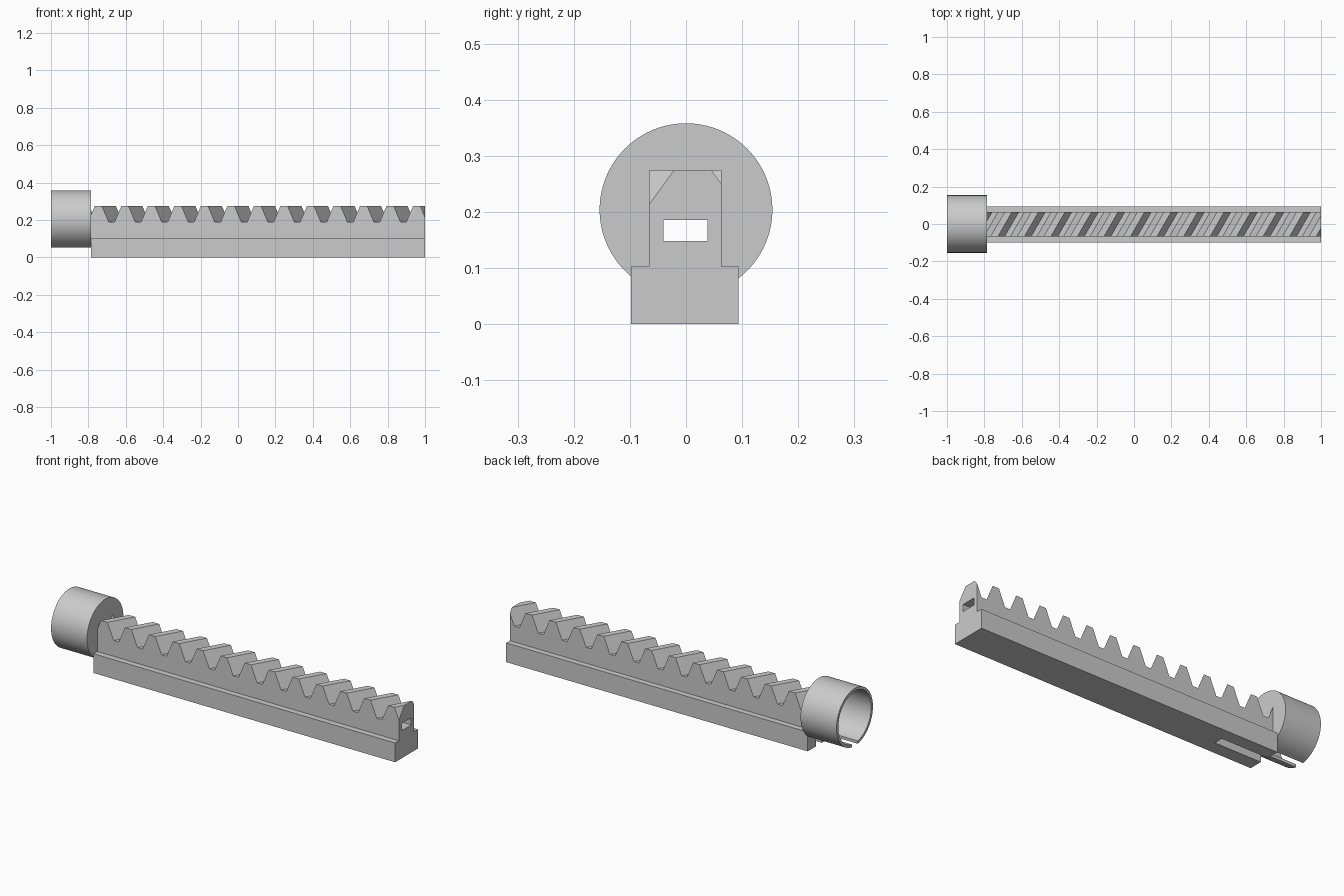
import bpy, bmesh, math
from mathutils import Matrix, Vector

cube = bpy.data.objects.get("Cube")
if cube:
    bpy.data.objects.remove(cube, do_unlink=True)

grey = bpy.data.materials.new("light grey")
grey.use_nodes = True
grey.diffuse_color = (0.6, 0.6, 0.6, 1)
grey.node_tree.nodes["Principled BSDF"].inputs["Base Color"].default_value = (0.6, 0.6, 0.6, 1)

X0, X1 = -0.787, 1.0            # ends of the bar
STEP_Z, TOP_Z = 0.103, 0.275    # top of the base, top of the teeth
ROOT_Z = 0.188                  # floor of the tooth gaps
PITCH, LAND, FLANK = 0.1418, 0.038, 0.42
SHEAR = math.tan(math.radians(30))
TOOTH = 0.993                   # centre of the last tooth
CUP_Z, CUP_R, WALL = 0.204, 0.154, 0.015


def add_object(name, bm):
    bmesh.ops.recalc_face_normals(bm, faces=bm.faces)
    mesh = bpy.data.meshes.new(name)
    bm.to_mesh(mesh)
    bm.free()
    mesh.materials.append(grey)
    obj = bpy.data.objects.new(name, mesh)
    bpy.context.collection.objects.link(obj)
    return obj


def box(name, x, y, z):
    bm = bmesh.new()
    bmesh.ops.create_cube(bm, size=1)
    for v in bm.verts:
        v.co = [(a + b) / 2 + c * (b - a) for (a, b), c in zip((x, y, z), v.co)]
    return add_object(name, bm)


def cylinder(name, x0, x1, radius):
    bm = bmesh.new()
    place = Matrix.Translation(((x0 + x1) / 2, 0, CUP_Z)) @ Matrix.Rotation(math.pi / 2, 4, 'Y')
    bmesh.ops.create_cone(bm, cap_ends=True, segments=96, radius1=radius,
                          radius2=radius, depth=x1 - x0, matrix=place)
    return add_object(name, bm)


def cut(obj, cutters):
    bpy.context.view_layer.objects.active = obj
    for cutter in cutters:
        mod = obj.modifiers.new("cut", 'BOOLEAN')
        mod.operation, mod.solver, mod.object = 'DIFFERENCE', 'EXACT', cutter
        bpy.ops.object.modifier_apply(modifier=mod.name)


def toothed_rack(name, y0, y1):
    # Tooth profile, sheared along y for the slanted teeth
    half, foot = LAND / 2, LAND / 2 + FLANK * (TOP_Z - ROOT_Z)
    outline = []
    for k in range(-15, 3):
        c = TOOTH + k * PITCH
        outline += [(c - foot, ROOT_Z), (c - half, TOP_Z), (c + half, TOP_Z), (c + foot, ROOT_Z)]
    outline += [(outline[-1][0], STEP_Z), (outline[0][0], STEP_Z)]
    bm = bmesh.new()
    front, back = ([bm.verts.new((u + SHEAR * y, y, z)) for u, z in outline] for y in (y0, y1))
    bm.faces.new(front)
    bm.faces.new(back[::-1])
    for i in range(len(front)):
        bm.faces.new((front[i - 1], front[i], back[i], back[i - 1]))
    # Square off both ends
    for x, side in ((X0, -1), (X1, 1)):
        geom = bm.verts[:] + bm.edges[:] + bm.faces[:]
        bmesh.ops.bisect_plane(bm, geom=geom, plane_co=Vector((x, 0, 0)),
                               plane_no=Vector((side, 0, 0)), clear_outer=True)
        bmesh.ops.holes_fill(bm, edges=[e for e in bm.edges if e.is_boundary], sides=0)
    return add_object(name, bm)


# Parts
base = box("base", (X0, X1), (-0.098, 0.094), (0, STEP_Z))
rack = toothed_rack("toothed_rack", -0.066, 0.063)
cup = cylinder("end_cup", -1, X0, CUP_R)

# Cutters: cup bore, long passage and the underside slot
bore = cylinder("bore_cutter", -1.1, X0 - 0.02, CUP_R - WALL)
passage = box("passage_cutter", (-1.2, 1.2), (-0.04, 0.038), (0.148, 0.186))
slot = box("slot_cutter", (-1.2, -0.51), (-0.025, 0.025), (-0.1, 0.16))
cut(base, [slot])
cut(rack, [passage, slot])
cut(cup, [bore, passage, slot])
for cutter in (bore, passage, slot):
    bpy.data.objects.remove(cutter, do_unlink=True)

# Smooth the round walls only
for obj in bpy.context.selected_objects:
    obj.select_set(False)
cup.select_set(True)
bpy.context.view_layer.objects.active = cup
bpy.ops.object.shade_smooth_by_angle(angle=math.radians(30))
